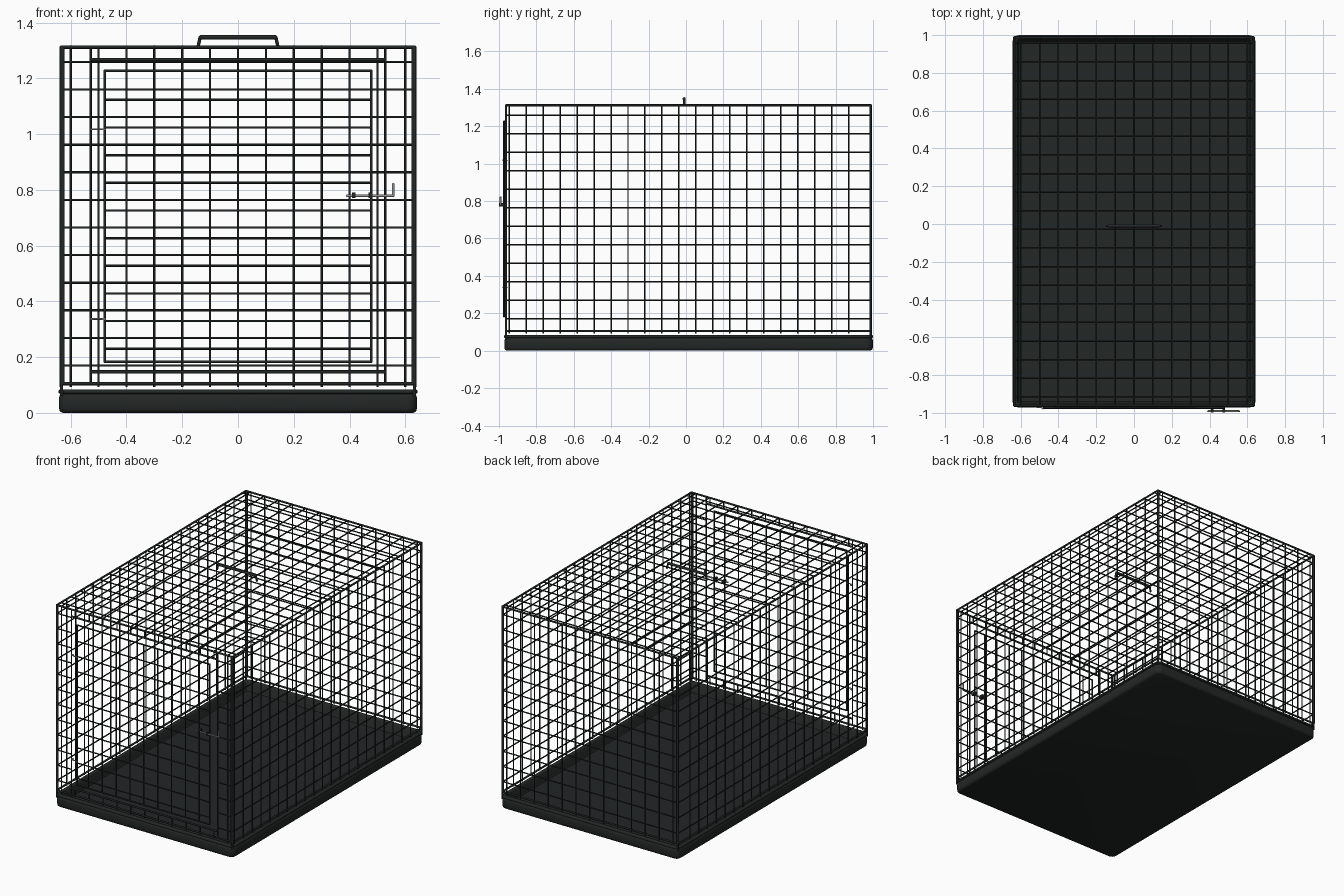
import bpy, bmesh, math
from mathutils import Vector, Matrix

if "Cube" in bpy.data.objects:
    bpy.data.objects.remove(bpy.data.objects["Cube"])


def material(name, col):
    m = bpy.data.materials.new(name)
    m.diffuse_color = (*col, 1)
    m.use_nodes = True
    m.node_tree.nodes["Principled BSDF"].inputs["Base Color"].default_value = m.diffuse_color
    return m


DARK = material("dark_coating", (0.016, 0.02, 0.019))
STEEL = material("steel", (0.3, 0.3, 0.3))
WIRE, FRAME = 0.004, 0.006


def finish(bm, name, mat):
    bmesh.ops.recalc_face_normals(bm, faces=bm.faces)
    me = bpy.data.meshes.new(name)
    bm.to_mesh(me)
    bm.free()
    me.materials.append(mat)
    ob = bpy.data.objects.new(name, me)
    bpy.context.collection.objects.link(ob)
    bpy.ops.object.select_all(action='DESELECT')
    ob.select_set(True)
    bpy.context.view_layer.objects.active = ob
    bpy.ops.object.shade_smooth_by_angle(angle=math.radians(50))
    return ob


def rod(bm, a, b, r=WIRE, seg=8):
    a, b = Vector(a), Vector(b)
    d = b - a
    mat = Matrix.Translation((a + b) / 2) @ d.to_track_quat('Z', 'Y').to_matrix().to_4x4()
    bmesh.ops.create_cone(bm, cap_ends=True, segments=seg, radius1=r, radius2=r,
                          depth=d.length, matrix=mat)


def path(bm, pts, r, closed=False):
    """Rods along points with a ball at every joint."""
    n = len(pts)
    for i in range(n if closed else n - 1):
        rod(bm, pts[i], pts[(i + 1) % n], r)
    for p in pts:
        bmesh.ops.create_uvsphere(bm, u_segments=8, v_segments=6, radius=r,
                                  matrix=Matrix.Translation(p))


def panel(name, place, u0, u1, v0, v1, us, vs, low=0.0, rim=FRAME):
    """Wire grid with a heavy rim; place(u, v, offset) maps to 3D."""
    bm = bmesh.new()
    path(bm, [place(u0, v0, 0), place(u1, v0, 0), place(u1, v1, 0), place(u0, v1, 0)], rim, True)
    for u in us:
        rod(bm, place(u, v0 - low, WIRE), place(u, v1, WIRE))
    for v in vs:
        rod(bm, place(u0, v, -WIRE), place(u1, v, -WIRE))
    return finish(bm, name, DARK)


X, Y0, Y1, Z0, Z1 = 0.634, -0.962, 0.988, 0.105, 1.312
cols = [-0.6 + 0.1 * i for i in range(13)]
rows = [0.17 + 0.099 * i for i in range(12)]

# Tray: rounded rectangular rings swept through a wall profile
HX, HY, R = 0.643, 0.986, 0.036
profile = [(0.014, 0), (0.004, 0.006), (0.001, 0.018), (0.001, 0.055), (0.004, 0.064),
           (0.007, 0.067), (0, 0.071), (0, 0.08), (0.004, 0.084), (0.02, 0.084), (0.025, 0.08),
           (0.027, 0.03), (0.033, 0.022)]
bm = bmesh.new()
rings = []
for inset, z in profile:
    rad, ring = R - inset, []
    for k, (sx, sy) in enumerate(((1, 1), (-1, 1), (-1, -1), (1, -1))):
        for j in range(7):
            a = math.pi / 2 * (k + j / 6)
            ring.append(bm.verts.new((sx * (HX - R) + rad * math.cos(a),
                                      0.014 + sy * (HY - R) + rad * math.sin(a), z)))
    rings.append(ring)
for r0, r1 in zip(rings, rings[1:]):
    for i in range(len(r0)):
        j = (i + 1) % len(r0)
        bm.faces.new((r0[i], r0[j], r1[j], r1[i]))
bm.faces.new(rings[0])
bm.faces.new(rings[-1])
finish(bm, "tray", DARK)

# Side, back and top wire panels
side_cols = [-0.945 + 0.0907 * i for i in range(21)]
for s, nm in ((-1, "left_panel"), (1, "right_panel")):
    panel(nm, lambda u, v, o, s=s: (s * (X + o * 0.7), u, v), Y0, Y1, Z0, Z1, side_cols, rows, 0.012)
panel("back_panel", lambda u, v, o: (u, Y1 + o * 0.7, v), -X + .006, X - .006, Z0, Z1, cols, rows, 0.012)
panel("top_panel", lambda u, v, o: (u, v, Z1 + o * 0.7), -X, X, Y0, Y1, cols,
      [-0.915 + 0.0985 * i for i in range(20)])

# Corner posts reaching down into the tray
bm = bmesh.new()
for sx in (-1, 1):
    for y in (Y0, Y1):
        rod(bm, (sx * (X - 0.001), y, 0.06), (sx * (X - 0.001), y, Z1), FRAME)
finish(bm, "corner_posts", DARK)

# Front panel: outer rim, door opening bars and short wires around them
OX, OB, OT = 0.528, 0.147, 1.267
bm = bmesh.new()
w = X - 0.006
path(bm, [(-w, Y0, Z0), (w, Y0, Z0), (w, Y0, Z1), (-w, Y0, Z1)], FRAME, True)
for z in (OB, OT):
    rod(bm, (-OX, Y0, z), (OX, Y0, z), FRAME)
for s in (-1, 1):
    rod(bm, (s * OX, Y0, Z0), (s * OX, Y0, Z1), WIRE)
    for z in rows:
        rod(bm, (s * OX, Y0, z), (s * w, Y0, z))
for x in cols:
    if abs(x) > OX:
        rod(bm, (x, Y0, Z0 - 0.012), (x, Y0, Z1))
    else:
        rod(bm, (x, Y0, Z0 - 0.012), (x, Y0, OB))
        rod(bm, (x, Y0, OT), (x, Y0, Z1))
finish(bm, "front_panel", DARK)

# Door
DY = -0.973
panel("door", lambda u, v, o: (u, DY + o * 0.7, v), -0.478, 0.478, 0.183, 1.227,
      [c for c in cols if abs(c) < 0.45], [0.23 + 0.0992 * i for i in range(10)], rim=0.0048)

# Hinges: pin and loops around the door and opening bars
bm = bmesh.new()
for z in (0.337, 1.017):
    rod(bm, (-0.526, DY + 0.004, z), (-0.478, DY, z), 0.003)
    for x, y in ((-0.522, Y0), (-0.482, DY)):
        rod(bm, (x, y, z - 0.003), (x, y, z + 0.003), 0.0085, 12)
finish(bm, "hinges", STEEL)

# Sliding latch with turned-up grip and two brackets
bm = bmesh.new()
path(bm, [(0.392, -0.991, 0.779), (0.557, -0.991, 0.779), (0.557, -0.991, 0.82)], 0.005)
finish(bm, "latch_bolt", STEEL)
bm = bmesh.new()
for x in (0.415, 0.475):
    bmesh.ops.create_cube(bm, size=1, matrix=Matrix.Translation((x, -0.984, 0.781))
                          @ Matrix.Diagonal((0.014, 0.03, 0.02, 1)))
finish(bm, "latch_brackets", DARK)

# Carrying handle: thick grip on two slim slanted feet
bm = bmesh.new()
path(bm, [(-0.133, -0.01, 1.347), (0.133, -0.01, 1.347)], 0.0085)
for s in (-1, 1):
    path(bm, [(s * 0.143, -0.01, 1.314), (s * 0.136, -0.01, 1.347)], 0.006)
finish(bm, "handle", DARK)
